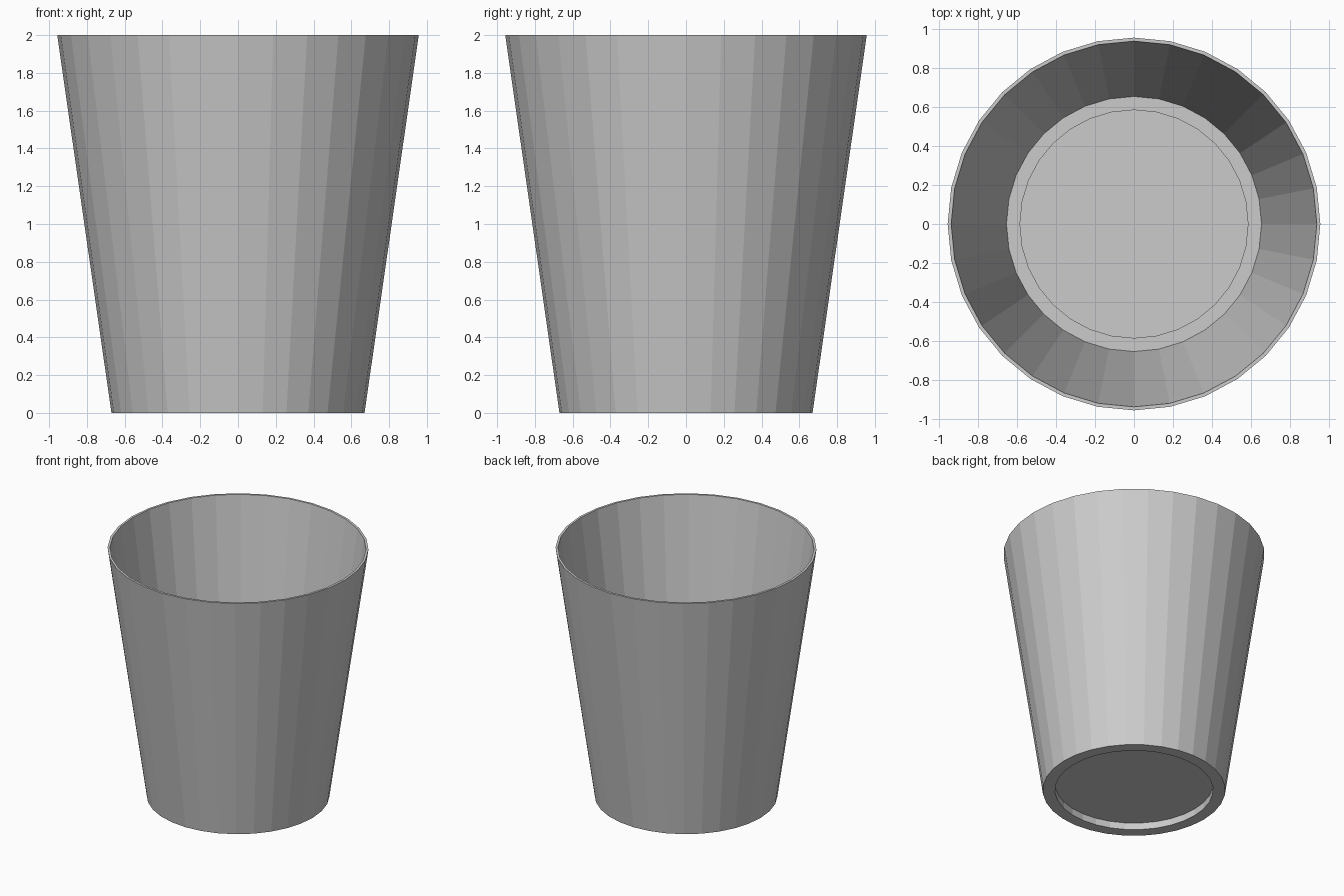
import bpy, bmesh, math

if "Cube" in bpy.data.objects:
    bpy.data.objects.remove(bpy.data.objects["Cube"])

SIDES = 32

# closed half-section of the thin cup wall (radius, height), from underside centre to inside floor centre
PROFILE = [
    (0.0, 0.055), (0.58, 0.055), (0.58, 0.0),      # recessed underside
    (0.67, 0.0), (0.957, 2.0),                     # outer wall
    (0.939, 2.0), (0.655, 0.018),                  # rim and inner wall
    (0.588, 0.018), (0.588, 0.073), (0.0, 0.073),  # raised floor
]


def lathe(name, profile, sides):
    bm = bmesh.new()
    rings = []
    for r, z in profile:
        if r == 0:
            rings.append([bm.verts.new((0, 0, z))] * sides)
        else:
            rings.append([bm.verts.new((r * math.cos(2 * math.pi * i / sides),
                                        r * math.sin(2 * math.pi * i / sides), z))
                          for i in range(sides)])
    for a, b in zip(rings, rings[1:]):
        for i in range(sides):
            j = (i + 1) % sides
            quad = (a[i], a[j], b[j], b[i])
            bm.faces.new(list(dict.fromkeys(quad)))
    bmesh.ops.recalc_face_normals(bm, faces=bm.faces)
    mesh = bpy.data.meshes.new(name)
    bm.to_mesh(mesh)
    bm.free()
    obj = bpy.data.objects.new(name, mesh)
    bpy.context.collection.objects.link(obj)
    return obj


# tapered cup, flat faceted
lathe("cup", PROFILE, SIDES)
